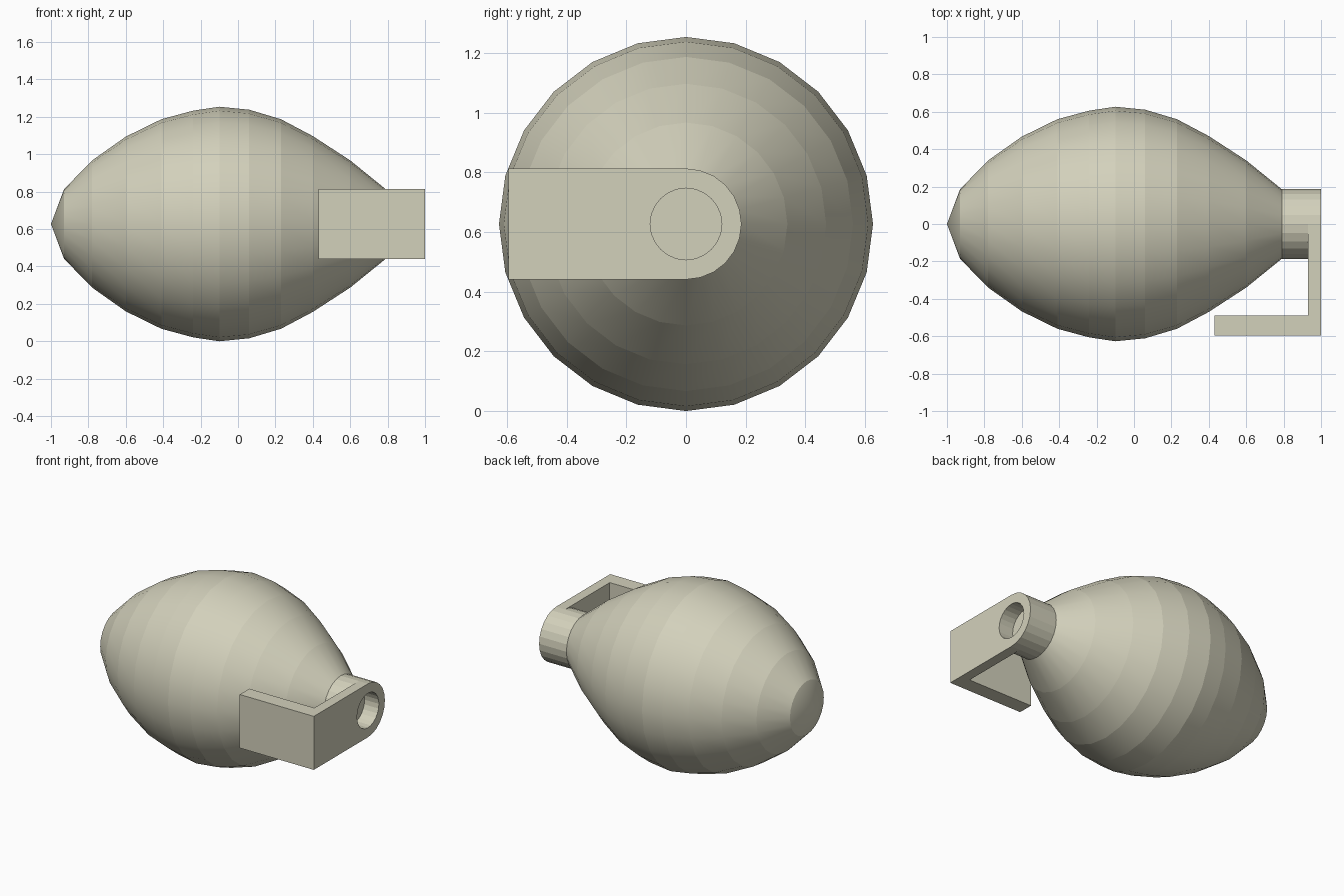
import bpy, bmesh, math

cube = bpy.data.objects.get("Cube")
if cube:
    bpy.data.objects.remove(cube, do_unlink=True)

SEG = 24
MID = 0.627      # height of the long axis
NECK = 0.186     # neck radius and half height of the bracket
HOLE = 0.12

mat = bpy.data.materials.new("pale stone")
mat.use_nodes = True
colour = (0.65, 0.635, 0.5, 1)
mat.diffuse_color = colour
mat.node_tree.nodes["Principled BSDF"].inputs["Base Color"].default_value = colour


def finish(bm, name):
    bmesh.ops.remove_doubles(bm, verts=bm.verts, dist=0.0005)
    bmesh.ops.recalc_face_normals(bm, faces=bm.faces)
    mesh = bpy.data.meshes.new(name)
    bm.to_mesh(mesh)
    bm.free()
    mesh.materials.append(mat)
    obj = bpy.data.objects.new(name, mesh)
    bpy.context.collection.objects.link(obj)
    return obj


def lathe(name, profile, smooth):
    """Spin (x, radius) points around the long axis."""
    bm = bmesh.new()
    verts = [bm.verts.new((x, 0, MID + r)) for x, r in profile]
    edges = [bm.edges.new(pair) for pair in zip(verts, verts[1:])]
    bmesh.ops.spin(bm, geom=verts + edges, cent=(0, 0, MID), axis=(1, 0, 0),
                   angle=math.tau, steps=SEG, use_duplicate=False)
    bmesh.ops.remove_doubles(bm, verts=bm.verts, dist=0.0005)
    for face in bm.faces:
        face.smooth = smooth
    # Crisp rings between bands, soft shading around each band
    for edge in bm.edges:
        a, b = edge.verts
        edge.smooth = abs(a.co.x - b.co.x) > 0.001
    return finish(bm, name)


# Pointed, bulging body
lathe("body", [(-1, 0), (-0.93, 0.186), (-0.78, 0.34), (-0.6, 0.467),
               (-0.41, 0.56), (-0.24, 0.606), (-0.1, 0.627), (0.06, 0.611),
               (0.23, 0.56), (0.4, 0.47), (0.6, 0.34), (0.79, NECK)], True)

# Neck with the floor of the socket
lathe("neck", [(0.79, NECK), (0.93, NECK), (0.93, HOLE), (0.89, HOLE),
               (0.89, 0)], False)


# Bracket end plate: rounded end with a round hole
def arc(radius, start, steps):
    return [(radius * math.cos(start + math.tau * i / SEG),
             radius * math.sin(start + math.tau * i / SEG)) for i in range(steps)]


bm = bmesh.new()
outline = arc(NECK, -math.pi / 2, SEG // 2 + 1) + [(-0.49, NECK), (-0.49, -NECK)]
edges = []
for loop in (outline, arc(HOLE, 0, SEG)):
    ring = [bm.verts.new((0.93, y, MID + z)) for y, z in loop]
    edges += [bm.edges.new((v, ring[i - 1])) for i, v in enumerate(ring)]
bmesh.ops.triangle_fill(bm, edges=edges, use_beauty=True, use_dissolve=False)
out = bmesh.ops.extrude_face_region(bm, geom=bm.faces[:], use_keep_orig=True)
moved = [g for g in out["geom"] if isinstance(g, bmesh.types.BMVert)]
bmesh.ops.translate(bm, verts=moved, vec=(0.07, 0, 0))
finish(bm, "bracket_plate")

# Bracket arm running back along the front of the body
bm = bmesh.new()
bmesh.ops.create_cube(bm, size=1)
bmesh.ops.scale(bm, verts=bm.verts, vec=(0.57, 0.105, 2 * NECK))
bmesh.ops.translate(bm, verts=bm.verts, vec=(0.715, -0.5425, MID))
finish(bm, "bracket_arm")
